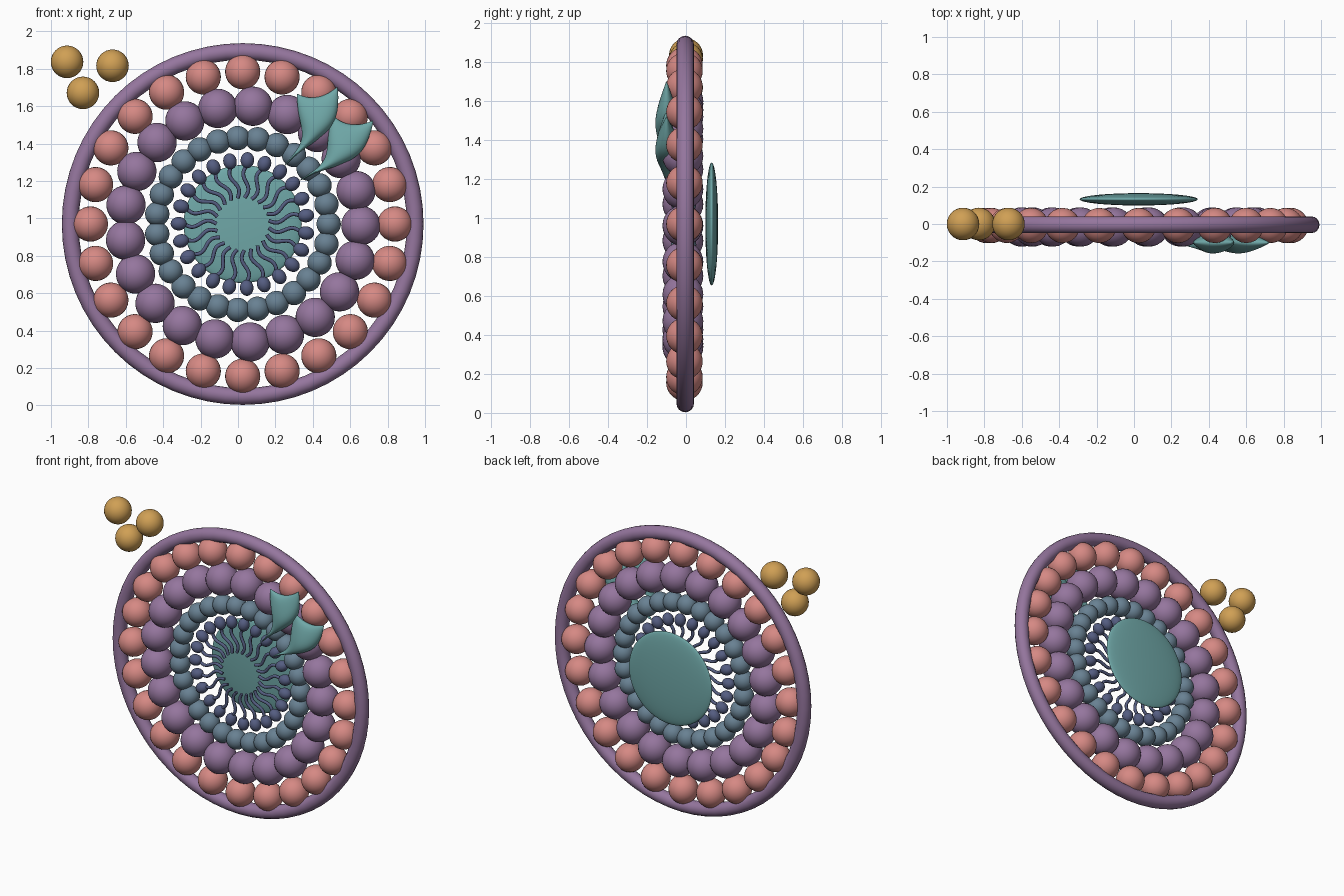
import bpy, bmesh, math
from mathutils import Matrix, Vector

old = bpy.data.objects.get("Cube")
if old:
    bpy.data.objects.remove(old, do_unlink=True)

CX, CZ = 0.025, 0.97   # hub of the wheel


def material(name, rgb):
    m = bpy.data.materials.new(name)
    m.use_nodes = True
    m.diffuse_color = (*rgb, 1)
    bsdf = next(n for n in m.node_tree.nodes if n.type == 'BSDF_PRINCIPLED')
    bsdf.inputs["Base Color"].default_value = (*rgb, 1)
    return m


purple = material("muted purple", (0.30, 0.18, 0.34))
pink = material("salmon pink", (0.67, 0.25, 0.23))
slate = material("slate blue", (0.14, 0.22, 0.29))
navy = material("dusky navy", (0.09, 0.11, 0.22))
gold = material("ochre gold", (0.63, 0.35, 0.09))
teal = material("soft teal", (0.16, 0.39, 0.39))


def finish(name, bm, mat):
    bmesh.ops.recalc_face_normals(bm, faces=bm.faces)
    for f in bm.faces:
        f.smooth = True
    mesh = bpy.data.meshes.new(name)
    bm.to_mesh(mesh)
    bm.free()
    mesh.materials.append(mat)
    obj = bpy.data.objects.new(name, mesh)
    bpy.context.collection.objects.link(obj)
    return obj


def ball(bm, loc, size, turn=0):
    mat = (Matrix.Translation(loc) @ Matrix.Rotation(turn, 4, 'Y')
           @ Matrix.Diagonal((*size, 1)))
    bmesh.ops.create_uvsphere(bm, u_segments=28, v_segments=16, radius=1, matrix=mat)


def polar(r, a, y=0, side=0):
    """Point at radius r, clockwise angle a from the top, shifted sideways."""
    return Vector((CX + r * math.sin(a) - side * math.cos(a), y,
                   CZ + r * math.cos(a) + side * math.sin(a)))


def ball_ring(name, count, r, size, start, y, mat):
    bm = bmesh.new()
    for i in range(count):
        a = math.radians(start) + math.tau * i / count
        ball(bm, polar(r, a, y), size, a)
    return finish(name, bm, mat)


# Outer rim
bpy.ops.mesh.primitive_torus_add(major_segments=64, minor_segments=16,
                                 major_radius=0.922, minor_radius=0.045,
                                 location=(CX, -0.004, CZ),
                                 rotation=(math.pi / 2, 0, 0))
rim = bpy.context.object
rim.name = "outer_rim"
rim.data.materials.append(purple)
bpy.ops.object.shade_smooth()

# Concentric rings of beads
ball_ring("outer_beads", 24, 0.814, (0.094,) * 3, 0, -0.008, pink)
ball_ring("middle_beads", 21, 0.632, (0.105,) * 3, 5, -0.016, purple)
ball_ring("inner_beads", 27, 0.46, (0.065,) * 3, -3.3, -0.012, slate)
ball_ring("tail_heads", 23, 0.342, (0.036, 0.036, 0.043), 4.2, -0.008, navy)

# Wavy tails pointing to the hub
curve = bpy.data.curves.new("wavy_tails", 'CURVE')
curve.dimensions = '3D'
curve.bevel_depth = 0.0105
curve.bevel_resolution = 2
curve.use_fill_caps = True
STEPS = 14
for i in range(23):
    a = math.radians(4.2) + math.tau * i / 23
    spline = curve.splines.new('POLY')
    spline.points.add(STEPS)
    for k, p in enumerate(spline.points):
        t = k / STEPS
        p.co = (*polar(0.315 - 0.175 * t, a, -0.008,
                       0.017 * math.sin(math.tau * t)), 1)
curve.materials.append(navy)
tails = bpy.data.objects.new("wavy_tails", curve)
bpy.context.collection.objects.link(tails)

# Flattened disc behind the wheel
bm = bmesh.new()
bmesh.ops.create_uvsphere(bm, u_segments=48, v_segments=24, radius=1,
                          matrix=Matrix.Translation((CX, 0.132, CZ))
                          @ Matrix.Diagonal((0.316, 0.033, 0.316, 1))
                          @ Matrix.Rotation(math.pi / 2, 4, 'X'))
finish("back_disc", bm, teal)

# Loose balls at the upper corner
bm = bmesh.new()
for x, z in ((-0.914, 1.837), (-0.671, 1.816), (-0.829, 1.671)):
    ball(bm, (x, 0, z), (0.087,) * 3)
finish("loose_balls", bm, gold)

# Horned pods: left x, left z, right x, right z, half depth, sag of the section
SECTIONS = (
    (0.284, 0.705, 0.512, 0.745, 0.022, 0.045),
    (0.292, 0.60, 0.517, 0.63, 0.050, 0.025),
    (0.314, 0.513, 0.494, 0.535, 0.062, 0),
    (0.318, 0.46, 0.427, 0.468, 0.054, 0),
    (0.298, 0.406, 0.355, 0.417, 0.038, 0),
    (0.255, 0.353, 0.290, 0.374, 0.022, 0),
    (0.217, 0.308, 0.235, 0.316, 0.010, 0),
)


def pod(name, turn):
    bm = bmesh.new()
    n = 16
    loops = []
    for lx, lz, rx, rz, depth, sag in SECTIONS:
        left, right = Vector((lx, 0, lz)), Vector((rx, 0, rz))
        mid, half = (left + right) / 2, (right - left) / 2
        loop = []
        for k in range(n):
            c, s = math.cos(math.tau * k / n), math.sin(math.tau * k / n)
            p = mid + half * c + Vector((0, -0.1 + depth * s, -sag * (1 - c * c)))
            loop.append(bm.verts.new(p))
        loops.append(loop)
    for a, b in zip(loops, loops[1:]):
        for k in range(n):
            bm.faces.new((a[k], a[(k + 1) % n], b[(k + 1) % n], b[k]))
    # Close the top with a strip of quads so the sagging edge stays clean
    top = loops[0]
    for k in range(n // 2):
        quad = [top[k], top[k + 1], top[(n - k - 1) % n], top[(n - k) % n]]
        bm.faces.new(list(dict.fromkeys(quad)))
    bm.faces.new(loops[-1])
    bmesh.ops.transform(bm, verts=bm.verts, matrix=Matrix.Translation((CX, 0, CZ))
                        @ Matrix.Rotation(turn, 4, 'Y'))
    obj = finish(name, bm, teal)
    sub = obj.modifiers.new("smooth", 'SUBSURF')
    sub.levels = sub.render_levels = 2


pod("upper_pod", 0)
pod("lower_pod", math.radians(17))
